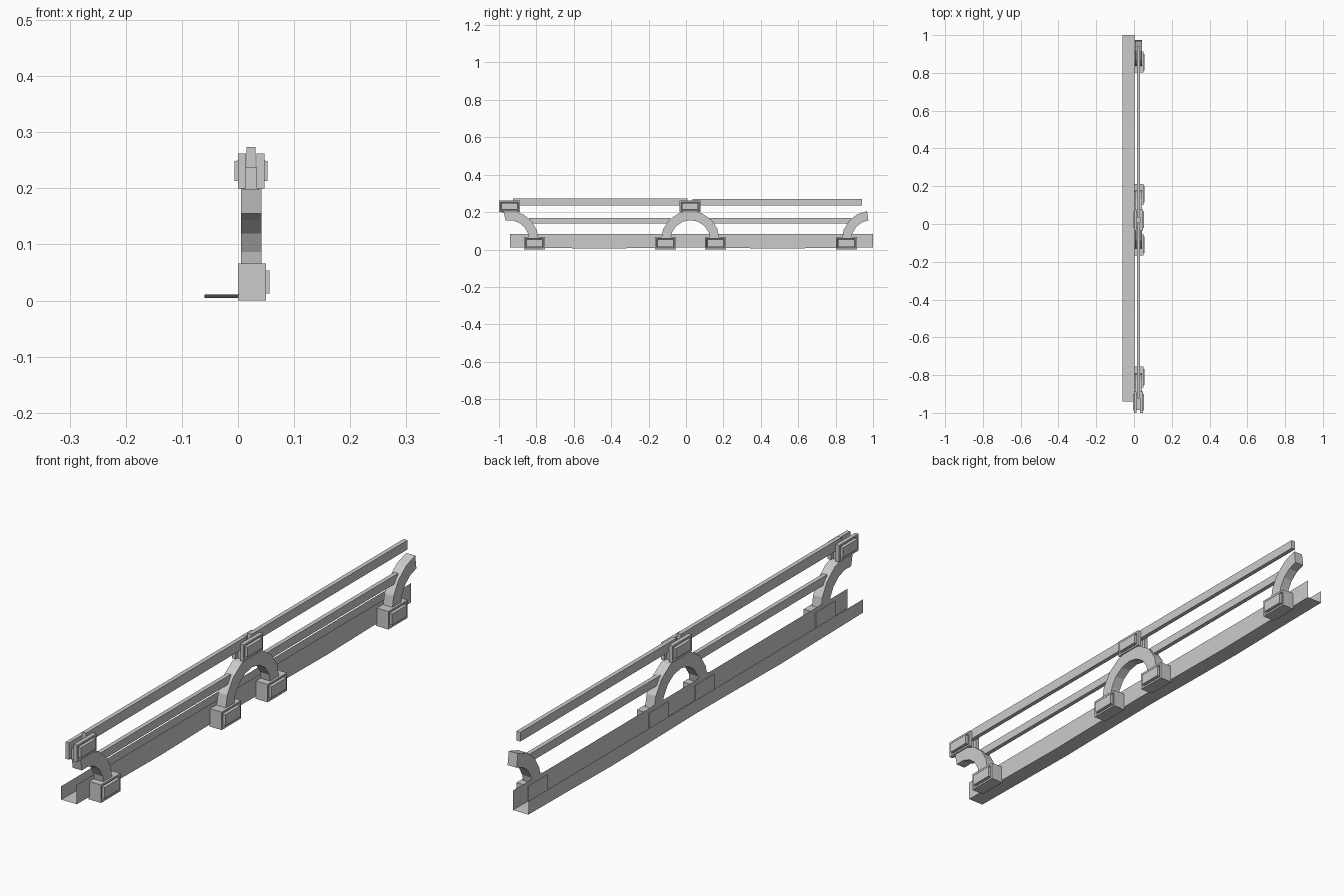
import bpy, bmesh, math
from mathutils import Vector

if "Cube" in bpy.data.objects:
    bpy.data.objects.remove(bpy.data.objects["Cube"])


def finish(bm, name):
    bmesh.ops.recalc_face_normals(bm, faces=bm.faces)
    me = bpy.data.meshes.new(name)
    bm.to_mesh(me)
    bm.free()
    ob = bpy.data.objects.new(name, me)
    bpy.context.collection.objects.link(ob)
    return ob


def box(name, x0, x1, y0, y1, z0, z1, panel=0):
    """Box; panel=+1/-1 adds a recessed frame with a raised boss on that x side."""
    bm = bmesh.new()
    bmesh.ops.create_cube(bm, size=1)
    for v in bm.verts:
        v.co = Vector(((x0 + x1) / 2 + v.co.x * (x1 - x0),
                       (y0 + y1) / 2 + v.co.y * (y1 - y0),
                       (z0 + z1) / 2 + v.co.z * (z1 - z0)))
    bm.normal_update()
    if panel:
        face = next(f for f in bm.faces if f.normal.x * panel > 0.9)
        # rim, sloped recess, then boss
        for thick, shift in ((0.010, 0), (0.005, -0.006), (0.003, 0), (0.0001, 0.012)):
            bmesh.ops.inset_region(bm, faces=[face], thickness=thick)
            for v in face.verts:
                v.co.x += shift * panel
            bm.normal_update()
    return finish(bm, name)


def arch(name, yc, a0, a1, steps):
    """Faceted arch strip swept in the yz plane."""
    zc, r_out, r_in = 0.05, 0.157, 0.107
    bm = bmesh.new()
    rings = []
    for i in range(steps + 1):
        a = math.radians(a0 + (a1 - a0) * i / steps)
        c, s = math.cos(a), math.sin(a)
        rings.append([bm.verts.new((x, yc + r * c, zc + r * s))
                      for x, r in ((0.005, r_in), (0.042, r_in), (0.042, r_out), (0.005, r_out))])
    for p, q in zip(rings, rings[1:]):
        for k in range(4):
            bm.faces.new((p[k], p[(k + 1) % 4], q[(k + 1) % 4], q[k]))
    bm.faces.new(rings[0])
    bm.faces.new(rings[-1])
    return finish(bm, name)


# Gutter: thin U-shaped sheet with a slightly uneven floor
bm = bmesh.new()
rows = []
for i in range(9):
    y = -0.94 + 1.94 * i / 8
    dz = 0.008 + 0.003 * math.cos(i * 1.6)
    rows.append([bm.verts.new(p) for p in ((-0.06, y, 0.06), (-0.06, y, dz),
                                           (0.003, y, dz), (0.003, y, 0.082))])
for p, q in zip(rows, rows[1:]):
    for k in range(3):
        bm.faces.new((p[k], p[k + 1], q[k + 1], q[k]))
finish(bm, "gutter")

# Arches: one whole, two cut off by the ends of the section
arch("left_arch", -0.945, 0, 101, 5)
arch("middle_arch", 0.023, 0, 180, 8)
arch("right_arch", 0.99, 180, 98, 4)

# Foot blocks
for y in (-0.81, -0.11, 0.157, 0.857):
    box("foot_block", 0, 0.05, y - 0.056, y + 0.056, 0, 0.066, 1)

# Crown clamps: core with two panelled cheeks holding the top rail
for y in (-0.944, 0.022):
    box("clamp_core", 0.01, 0.037, y - 0.042, y + 0.042, 0.197, 0.237)
    box("clamp_cheek", 0, 0.014, y - 0.056, y + 0.056, 0.2, 0.262, -1)
    box("clamp_cheek", 0.033, 0.047, y - 0.056, y + 0.056, 0.2, 0.262, 1)

# Rails
box("top_rail", 0.015, 0.031, -0.925, 0.008, 0.236, 0.274)
box("top_rail", 0.015, 0.031, 0.035, 0.94, 0.236, 0.270)
box("middle_rail", 0.015, 0.031, -0.84, -0.085, 0.138, 0.169)
box("middle_rail", 0.015, 0.031, 0.125, 0.885, 0.138, 0.169)
